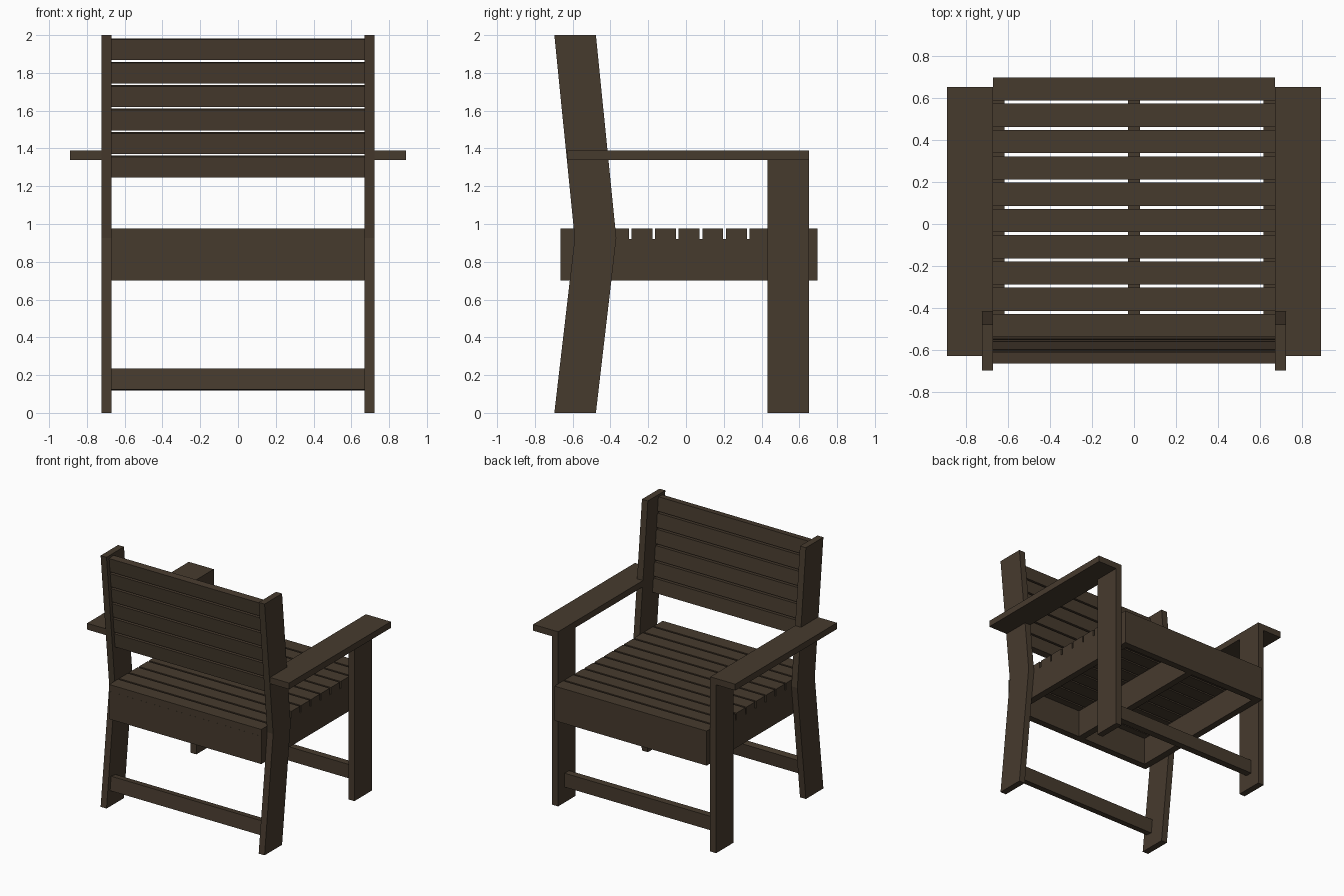
import bpy, bmesh
from math import atan
from mathutils import Matrix, Vector

if "Cube" in bpy.data.objects:
    bpy.data.objects.remove(bpy.data.objects["Cube"])

wood = bpy.data.materials.new("dark brown wood")
COLOUR = (0.062, 0.043, 0.027, 1)
wood.diffuse_color = COLOUR
wood.use_nodes = True
wood.node_tree.nodes["Principled BSDF"].inputs["Base Color"].default_value = COLOUR

HALF = 0.67      # half of the clear width between the legs
THICK = 0.055    # board thickness
SLAT, GAP = 0.1105, 0.0145
PITCH = SLAT + GAP


def finish(name, bm, mirror=False):
    bmesh.ops.recalc_face_normals(bm, faces=bm.faces)
    mesh = bpy.data.meshes.new(name)
    bm.to_mesh(mesh)
    bm.free()
    mesh.materials.append(wood)
    obj = bpy.data.objects.new(name, mesh)
    bpy.context.collection.objects.link(obj)
    if mirror:
        obj.modifiers.new("mirror", 'MIRROR')
    return obj


def prism(name, outline, direction, mirror=False):
    """Extrude a flat outline along a direction."""
    bm = bmesh.new()
    face = bm.faces.new([bm.verts.new(p) for p in outline])
    out = bmesh.ops.extrude_face_region(bm, geom=[face])
    moved = [v for v in out["geom"] if isinstance(v, bmesh.types.BMVert)]
    bmesh.ops.translate(bm, verts=moved, vec=direction)
    return finish(name, bm, mirror)


def board(name, x, y, z, mirror=False):
    """Box from three (low, high) ranges."""
    outline = [(x[0], y[0], z[0]), (x[0], y[1], z[0]), (x[0], y[1], z[1]), (x[0], y[0], z[1])]
    return prism(name, outline, (x[1] - x[0], 0, 0), mirror)


def leaning_board(name, y, z, slope):
    """Crossboard whose lower rear edge is at (y, z), tilted along a leg."""
    obj = board(name, (-HALF, HALF), (0, THICK), (0, SLAT))
    turn = Matrix.Rotation(atan(slope), 4, 'X')
    obj.data.transform(Matrix.Translation(Vector((0, y, z))) @ turn)
    return obj


# Legs
LEG_X = (HALF, 0.722)
LEG_DEPTH = 0.22
FOOT_Y, KNEE_Y, KNEE_Z = -0.697, -0.589, 0.925
rear = [(FOOT_Y, 0), (KNEE_Y, KNEE_Z), (FOOT_Y, 2)]
outline = rear + [(y + LEG_DEPTH, z) for y, z in reversed(rear)]
prism("rear_legs", [(HALF, y, z) for y, z in outline], (LEG_X[1] - HALF, 0, 0), True)
board("front_legs", LEG_X, (0.432, 0.652), (0, 1.34), True)

# Armrests, notched around the rear legs
arm = [(HALF, 0.652), (0.89, 0.652), (0.89, -0.628),
       (LEG_X[1], -0.628), (LEG_X[1], -0.417), (HALF, -0.417)]
prism("armrests", [(x, y, 1.34) for x, y in arm], (0, 0, 0.05), True)

# Seat frame
FRONT, BACK = 0.697, -0.664
FRAME_Z = (0.7, 0.921)
board("front_apron", (-HALF, HALF), (FRONT - THICK, FRONT), FRAME_Z)
board("rear_apron", (-HALF, HALF), (BACK, BACK + THICK), FRAME_Z)
inner = (BACK + THICK, FRONT - THICK)
board("side_rails", (HALF - THICK, HALF), inner, FRAME_Z, True)
board("centre_rail", (-THICK / 2, THICK / 2), inner, FRAME_Z)

# Seat slats
for i in range(11):
    front = FRONT - i * PITCH
    board(f"seat_slat_{i + 1}", (-HALF, HALF), (front - SLAT, front), (FRAME_Z[1], 0.975))

# Back slats, following the lean of the upper rear legs
lean = (KNEE_Y - FOOT_Y) / (2 - KNEE_Z)
for i in range(6):
    z = 1.246 + i * PITCH * 0.995
    leaning_board(f"back_slat_{i + 1}", KNEE_Y + 0.031 - lean * (z - KNEE_Z), z, lean)

# Stretchers near the floor
splay = (KNEE_Y - FOOT_Y) / KNEE_Z
leaning_board("rear_stretcher", FOOT_Y + 0.031 + splay * 0.125, 0.125, -splay)
board("front_stretcher", (-HALF, HALF), (0.514, 0.514 + THICK), (0.122, 0.122 + SLAT))
